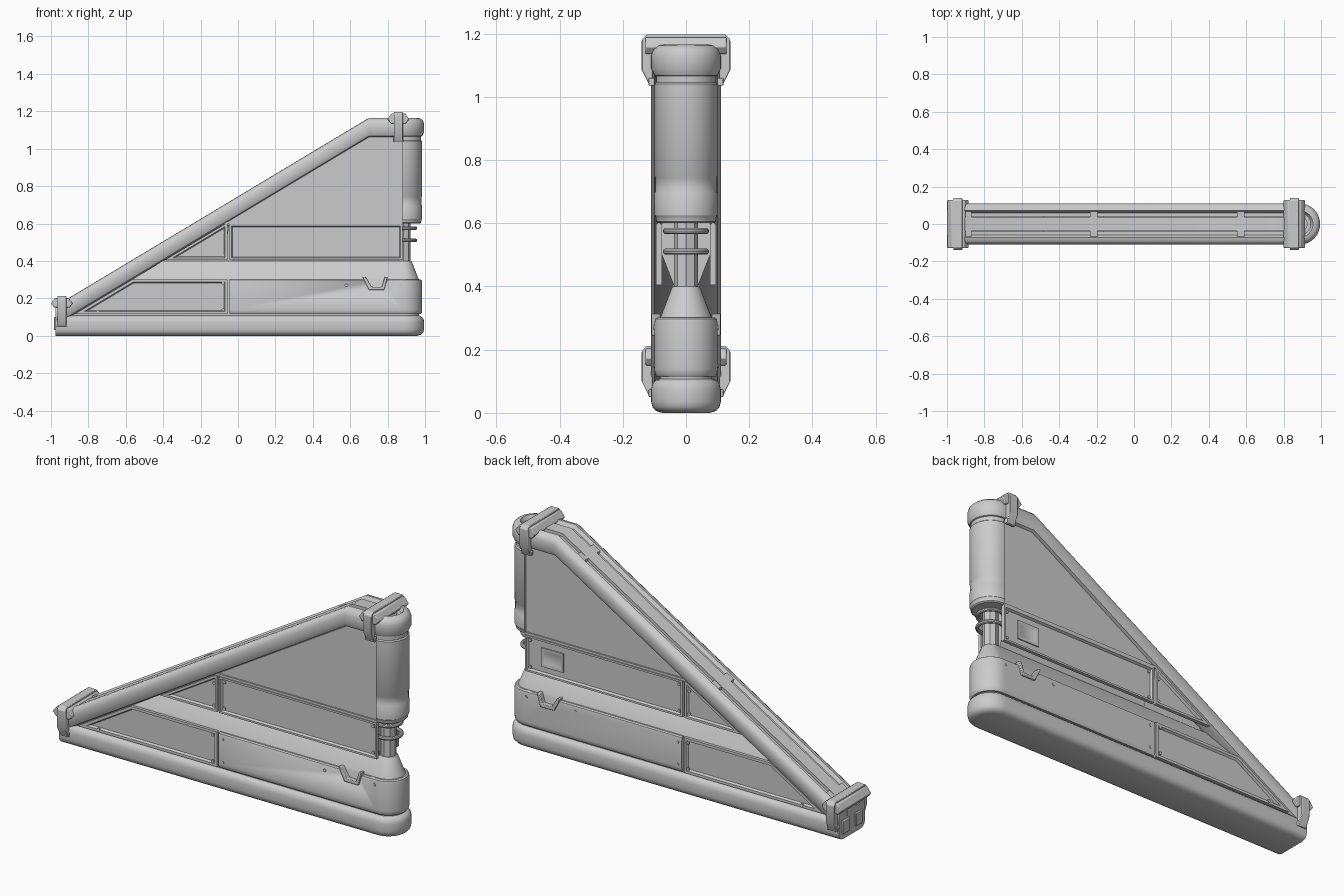
import bpy, bmesh, math
from mathutils import Vector

if "Cube" in bpy.data.objects:
    bpy.data.objects.remove(bpy.data.objects["Cube"])

CX = 0.885                      # axis of the rounded column end


def slope(x):                   # underside of the sloping rail
    return min(0.64 + 0.6 * x, 1.06)


def at(z):                      # x where the rail underside reaches height z
    return (z - 0.64) / 0.6


def finish(name, bm, bevel=0, mirror=False, angle=35):
    bmesh.ops.recalc_face_normals(bm, faces=bm.faces[:])
    me = bpy.data.meshes.new(name)
    bm.to_mesh(me)
    bm.free()
    ob = bpy.data.objects.new(name, me)
    bpy.context.collection.objects.link(ob)
    bpy.ops.object.select_all(action='DESELECT')
    bpy.context.view_layer.objects.active = ob
    ob.select_set(True)
    bpy.ops.object.shade_smooth_by_angle(angle=math.radians(angle))
    if bevel:
        m = ob.modifiers.new("bevel", 'BEVEL')
        m.width, m.segments, m.limit_method = bevel, 2, 'ANGLE'
    if mirror:
        m = ob.modifiers.new("mirror", 'MIRROR')
        m.use_axis = (False, True, False)
    return ob


def sweep(name, prof, xs, base=lambda x: 0, n=20, cut=False):
    """Carry a half section (radius, height) along one side, round the end and back."""
    bm = bmesh.new()
    rings = [[bm.verts.new((x, -r, z + base(x))) for r, z in prof] for x in xs]
    for i in range(n + 1):
        a = math.pi * (i / n - 0.5)
        rings.append([bm.verts.new((CX + r * math.cos(a), r * math.sin(a), z + base(CX)))
                      for r, z in prof])
    rings += [[bm.verts.new((x, r, z + base(x))) for r, z in prof] for x in reversed(xs)]
    k = len(prof)
    for p, q in zip(rings, rings[1:]):
        for i in range(k if prof[0][0] > 0 else k - 1):
            j = (i + 1) % k
            bm.faces.new((p[i], p[j], q[j], q[i]))
    bm.faces.new(rings[0])
    bm.faces.new(rings[-1])
    bmesh.ops.remove_doubles(bm, verts=bm.verts[:], dist=1e-5)
    if cut:                     # trim everything above the middle of the sloping rail
        bmesh.ops.bisect_plane(bm, geom=bm.verts[:] + bm.edges[:] + bm.faces[:],
                               plane_co=(0, 0, 0.69), plane_no=(-0.6, 0, 1), clear_outer=True)
    return finish(name, bm)


def prism(name, pts, a, b, axis='y', bevel=0, mirror=False, inset=0, depth=0):
    bm = bmesh.new()
    put = (lambda p, t: (p[0], t, p[1])) if axis == 'y' else (lambda p, t: (t, p[0], p[1]))
    lo, hi = ([bm.verts.new(put(p, t)) for p in pts] for t in (a, b))
    face = bm.faces.new(lo)
    bm.faces.new(hi[::-1])
    for i in range(len(pts)):
        j = (i + 1) % len(pts)
        bm.faces.new((lo[i], lo[j], hi[j], hi[i]))
    bmesh.ops.recalc_face_normals(bm, faces=bm.faces[:])
    if inset:                   # frame border, then a sunken field
        bmesh.ops.inset_individual(bm, faces=[face], thickness=inset, use_even_offset=True)
        bmesh.ops.inset_individual(bm, faces=[face], thickness=0.006, depth=-depth,
                                   use_even_offset=True)
    return finish(name, bm, bevel, mirror)


def rect(x0, x1, z0, z1):
    return [(x0, z0), (x1, z0), (x1, z1), (x0, z1)]


# bottom rail with rounded edges and a rounded end
sweep("bottom_rail", [(0, 0), (.075, 0), (.095, .006), (.106, .018), (.11, .035), (.11, .075),
                      (.106, .092), (.095, .104), (.075, .11), (0, .11)], [-0.975, 0, CX - .01])

# sloping rail: grooved top, open ring at the end
sweep("sloping_rail", [(.04, 0), (.08, 0), (.1, .008), (.11, .03), (.11, .07), (.104, .09),
                       (.09, .102), (.072, .105), (.06, .085), (.04, .085)],
      [-0.975, 0.7, CX - .01], slope)
prism("rail_centre_strip", [(-.975, slope(-.975)), (.7, 1.06), (.845, 1.06),
                            (.845, 1.16), (.7, 1.16), (-.975, slope(-.975) + .1)], -.037, .037)
for i, x in enumerate((-0.89, -0.215, 0.57)):
    z = slope(x) + .06
    prism(f"rail_spacer_{i}", [(x - .02, z - .012), (x + .02, z + .012),
                               (x + .02, z + .05), (x - .02, z + .026)], -.066, -.03, mirror=True)

# thin centre wall and widened carrier behind the middle panels
prism("centre_wall", [(-.9, .1), (.86, .1), (.86, 1.08), (.71, 1.08), (-.9, .12)], -.035, .035)
prism("panel_carrier", [(-.037, .4), (.037, .4), (.076, .5), (.076, .61), (-.076, .61),
                        (-.076, .5)], -.03, .86, 'x')

# upper panel
prism("upper_panel", [(at(.54), .6), (CX, .6), (CX, 1.08), (.71, 1.08)], -.085, .085)
prism("upper_panel_lip", rect(at(.59), .88, .598, .61), -.092, -.08, mirror=True)

# lower body with sloped shoulders
sweep("lower_body", [(0, .1), (.083, .1), (.083, .3), (.078, .31), (.045, .395), (.04, .4),
                     (0, .4)], [-0.95, 0, CX - .01], cut=True)

# lower wrap shell with the notch cut out of its upper edge
wrap = sweep("lower_wrap", [(.075, .115), (.092, .115), (.099, .125), (.1, .14), (.1, .285),
                            (.097, .297), (.09, .302), (.075, .302)], [-0.045, CX - .01])
cutter = prism("notch_cutter", [(.705, .25), (.78, .25), (.81, .33), (.675, .33)], -.2, .2)
cutter.hide_render = True
cutter.hide_viewport = True
m = wrap.modifiers.new("notch", 'BOOLEAN')
m.object, m.operation, m.solver = cutter, 'DIFFERENCE', 'EXACT'
prism("notch_trim", [(.665, .315), (.70, .245), (.782, .245), (.80, .315), (.785, .315),
                     (.768, .262), (.715, .262), (.682, .315)], -.109, -.08,
      bevel=.003, mirror=True)

# framed panels
prism("lower_left_panel", [(at(.115), .115), (-.055, .115), (-.055, .302), (at(.302), .302)],
      -.097, -.07, mirror=True, inset=.014, depth=.012)
prism("middle_left_panel", [(at(.405), .405), (-.057, .405), (-.057, .597), (at(.597), .597)],
      -.095, -.076, mirror=True, inset=.012, depth=.012)
prism("middle_right_panel", rect(-.045, .88, .405, .597), -.095, -.076,
      mirror=True, inset=.01, depth=.012)
prism("back_window", rect(.66, .79, .45, .55), .089, .078, inset=.012, depth=.004)

# screws
bm = bmesh.new()
for x, z, y in [(-.02, .27, .1), (-.02, .15, .1), (.58, .27, .1), (.87, .27, .1),
                (-.08, .28, .097), (-.08, .14, .097), (-.75, .13, .097),
                (-.08, .43, .086), (-.08, .55, .086), (-.02, .43, .086), (-.02, .57, .086),
                (.855, .43, .086), (.855, .57, .086)]:
    d = bmesh.ops.create_cone(bm, cap_ends=True, segments=10, radius1=.008, radius2=.008, depth=.006)
    for v in d['verts']:
        c = v.co.copy()
        v.co = (x + c.x, -y + c.z, z + c.y)
finish("panel_screws", bm, mirror=True)

# round column with a shallow band
sweep("column", [(0, .6), (.088, .6), (.094, .605), (.096, .62), (.1, .625), (.1, .695),
                 (.097, .7), (.097, .745), (.1, .75), (.1, 1.04), (.094, 1.045), (.094, 1.07),
                 (0, 1.07)], [CX - .005])

# stem and coil rings
bm = bmesh.new()
bmesh.ops.create_cone(bm, cap_ends=True, segments=8, radius1=.038, radius2=.038, depth=.24)
bmesh.ops.translate(bm, verts=bm.verts[:], vec=(CX, 0, .5))
finish("column_stem", bm)
for i, z in enumerate((.51, .575)):
    bpy.ops.mesh.primitive_torus_add(location=(CX, 0, z), major_radius=.063, minor_radius=.01,
                                     major_segments=32, minor_segments=10)
    bpy.context.object.name = f"coil_ring_{i}"
    bpy.ops.object.shade_smooth_by_angle()

# clamps: hexagonal cross bar, U-shaped strap and feet
for label, x, d in (("top", .857, 0), ("bottom", -.942, -.985)):
    prism(f"{label}_clamp_bar", [(x - .058, 1.158 + d), (x - .04, 1.135 + d), (x + .04, 1.135 + d),
                                 (x + .058, 1.158 + d), (x + .035, 1.188 + d),
                                 (x - .035, 1.188 + d)], -.128, .128, bevel=.004)
    prism(f"{label}_clamp_strap", [(-.106, 1.035 + d), (-.115, 1.035 + d), (-.14, 1.085 + d),
                                   (-.14, 1.18 + d), (-.125, 1.197 + d), (.125, 1.197 + d),
                                   (.14, 1.18 + d), (.14, 1.085 + d), (.115, 1.035 + d),
                                   (.106, 1.035 + d), (.106, 1.16 + d), (-.106, 1.16 + d)],
          x - .024, x + .024, 'x', bevel=.003)
    prism(f"{label}_clamp_foot", rect(x - .029, x + .029, 1.035 + d, 1.06 + d), -.118, -.1,
          bevel=.003, mirror=True)

# blocks on the flat low end
prism("end_block", [(-.085, .03), (-.025, .03), (-.025, .1), (-.085, .1)], -.983, -.97, 'x',
      bevel=.003, mirror=True)
